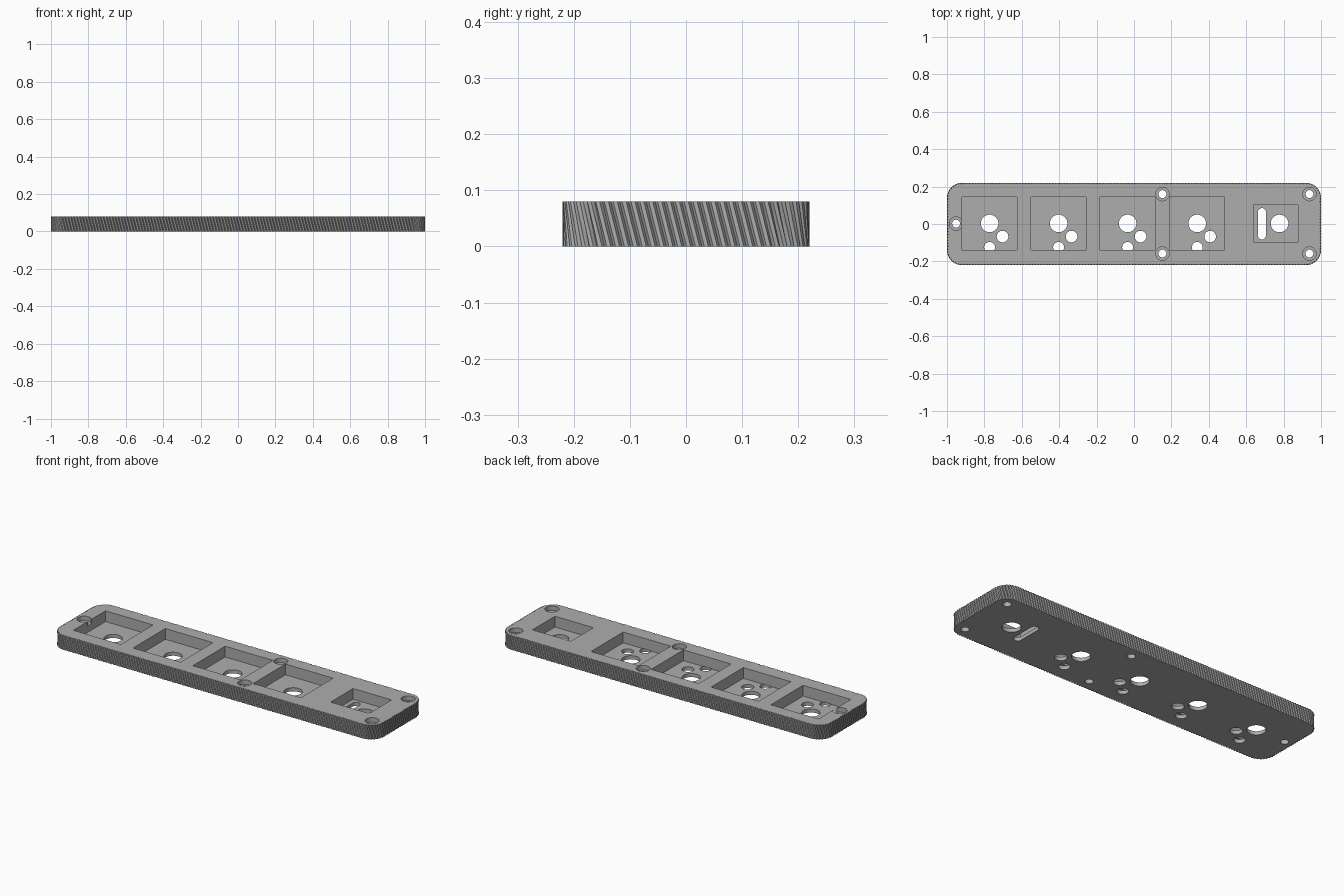
import bpy, bmesh, math

if "Cube" in bpy.data.objects:
    bpy.data.objects.remove(bpy.data.objects["Cube"], do_unlink=True)

HALF_X, HALF_Y, HEIGHT, CORNER = 1.0, 0.22, 0.08, 0.08
FLOOR = 0.02

grey = bpy.data.materials.new("Plain grey")
grey.use_nodes = True
grey.diffuse_color = (0.42, 0.42, 0.42, 1)
grey.node_tree.nodes["Principled BSDF"].inputs["Base Color"].default_value = grey.diffuse_color


def make_object(name, bm):
    bmesh.ops.recalc_face_normals(bm, faces=bm.faces)
    mesh = bpy.data.meshes.new(name)
    bm.to_mesh(mesh)
    bm.free()
    mesh.materials.append(grey)
    ob = bpy.data.objects.new(name, mesh)
    bpy.context.scene.collection.objects.link(ob)
    return ob


def prism(name, outline, z0, z1):
    bm = bmesh.new()
    low = [bm.verts.new((x, y, z0)) for x, y in outline]
    high = [bm.verts.new((x, y, z1)) for x, y in outline]
    bm.faces.new(low)
    bm.faces.new(high)
    for i in range(len(low)):
        j = (i + 1) % len(low)
        bm.faces.new((low[i], low[j], high[j], high[i]))
    return make_object(name, bm)


def stadium(cx, cy, r, half_len=0.0, n=32):
    # circle, stretched along y when half_len is given
    pts = []
    for i in range(n):
        a = 2 * math.pi * (i + 0.5) / n
        pts.append((cx + r * math.cos(a),
                    cy + r * math.sin(a) + math.copysign(half_len, math.sin(a))))
    return pts


def rectangle(x0, x1, y0, y1):
    return [(x0, y0), (x1, y0), (x1, y1), (x0, y1)]


# Rounded outline, measured by distance along its edge
LX, LY, ARC = 2 * (HALF_X - CORNER), 2 * (HALF_Y - CORNER), CORNER * math.pi / 2
PERIMETER = 2 * (LX + LY) + 4 * ARC


def edge_point(s, inset):
    s %= PERIMETER
    x, y = HALF_X - CORNER, HALF_Y - CORNER
    corners = [(x, -y), (x, y), (-x, y), (-x, -y)]
    for k, length in enumerate((LX, LY, LX, LY)):
        a = -math.pi / 2 + k * math.pi / 2
        cx, cy = corners[k]
        if s <= length:
            back = length - s
            return (cx + (CORNER - inset) * math.cos(a) + back * math.sin(a),
                    cy + (CORNER - inset) * math.sin(a) - back * math.cos(a))
        s -= length
        if s <= ARC:
            a += s / CORNER
            return (cx + (CORNER - inset) * math.cos(a),
                    cy + (CORNER - inset) * math.sin(a))
        s -= ARC
    return edge_point(0, inset)


# Plate with slanted grip grooves all round
ridges = 300
pitch = PERIMETER / ridges
bm = bmesh.new()
low, high = [], []
for i in range(ridges):
    for part, inset in ((0, 0), (0.45, 0), (0.72, 0.007)):
        s = (i + part) * pitch
        low.append(bm.verts.new((*edge_point(s + 0.02, inset), 0)))
        high.append(bm.verts.new((*edge_point(s, inset), HEIGHT)))
bm.faces.new(low)
bm.faces.new(high)
for i in range(len(low)):
    j = (i + 1) % len(low)
    bm.faces.new((low[i], low[j], high[i]))
    bm.faces.new((low[j], high[j], high[i]))
plate = make_object("case_plate", bm)

cutters = []
TOP = HEIGHT + 0.05


def cut(name, outline, z0, z1):
    cutters.append(prism(name, outline, z0, z1))


# Four square switch pockets with their pin holes
for cx in (-0.772, -0.403, -0.034, 0.338):
    cut("switch_pocket", rectangle(cx - 0.147, cx + 0.147, -0.139, 0.145), FLOOR, TOP)
    for dx, dy, r in ((0, 0.003, 0.047), (0.069, -0.067, 0.031), (0, -0.125, 0.029)):
        cut("pin_hole", stadium(cx + dx, dy, r), -0.05, FLOOR + 0.001)

# Smaller pocket with a round hole and a slot
cut("small_pocket", rectangle(0.639, 0.876, -0.096, 0.102), FLOOR, TOP)
cut("round_hole", stadium(0.778, 0.003, 0.047), -0.05, FLOOR + 0.001)
cut("slot_hole", stadium(0.684, 0.001, 0.021, 0.063), -0.05, FLOOR + 0.001)

# Counterbored screw holes
for cx, cy in ((0.152, 0.16), (0.152, -0.158), (0.938, 0.16), (0.938, -0.158), (-0.951, 0.002)):
    cut("screw_recess", stadium(cx, cy, 0.036), HEIGHT - 0.025, TOP)
    cut("screw_hole", stadium(cx, cy, 0.021), -0.05, HEIGHT - 0.02)

# Cut all openings, then drop the cutters
group = bpy.data.collections.new("cutters")
for ob in cutters:
    group.objects.link(ob)
mod = plate.modifiers.new("openings", "BOOLEAN")
mod.operation = "DIFFERENCE"
mod.operand_type = "COLLECTION"
mod.collection = group
mod.solver = "EXACT"
mod.use_self = True
bpy.context.view_layer.objects.active = plate
plate.select_set(True)
bpy.ops.object.modifier_apply(modifier=mod.name)
for ob in cutters:
    bpy.data.objects.remove(ob, do_unlink=True)
bpy.data.collections.remove(group)
